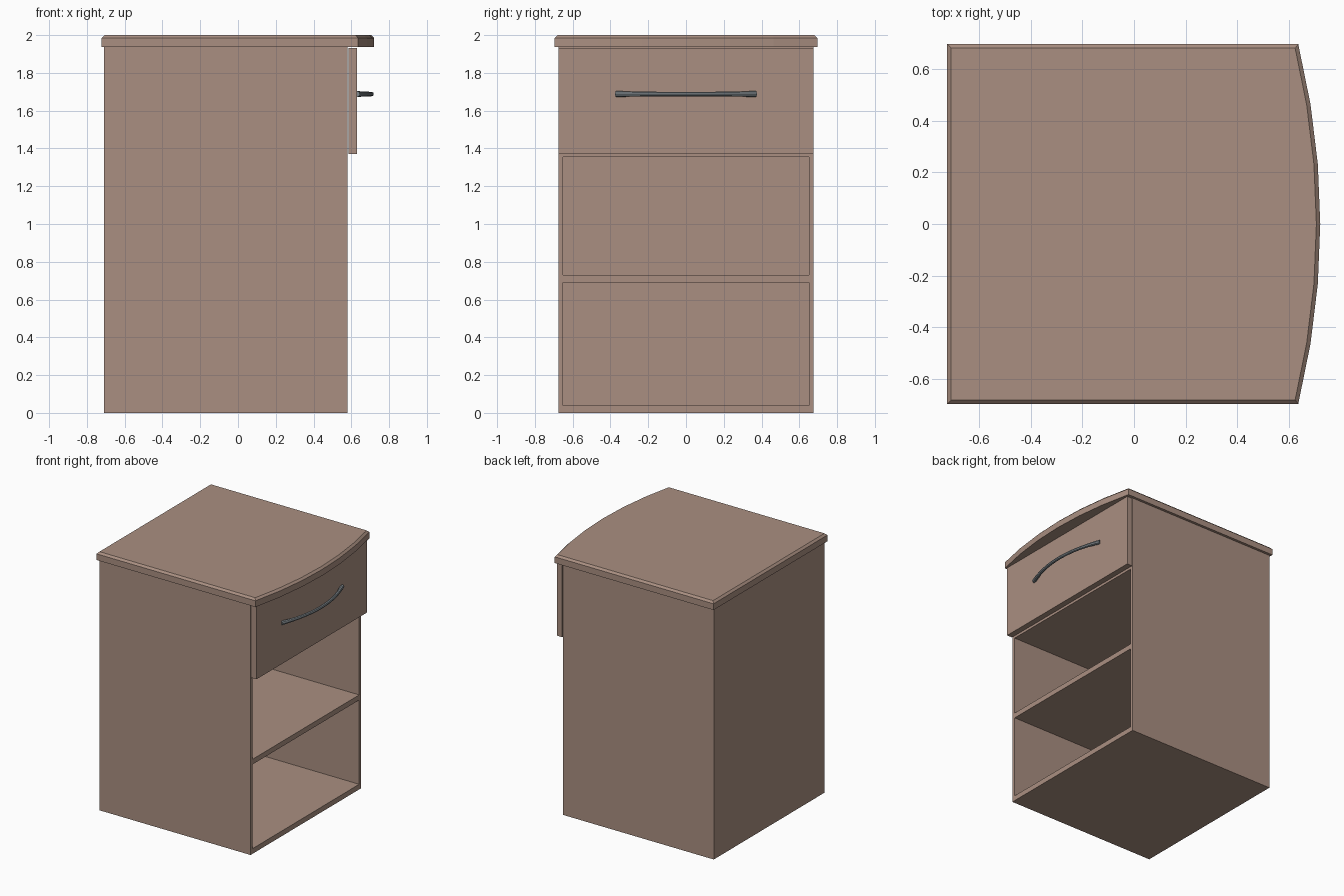
import bpy, bmesh
from mathutils import Matrix, Vector

if "Cube" in bpy.data.objects:
    bpy.data.objects.remove(bpy.data.objects["Cube"])


def material(name, rgb):
    m = bpy.data.materials.new(name)
    m.diffuse_color = (*rgb, 1)
    m.use_nodes = True
    m.node_tree.nodes["Principled BSDF"].inputs["Base Color"].default_value = m.diffuse_color
    return m


wood = material("wood", (0.40, 0.275, 0.22))
metal = material("metal", (0.22, 0.25, 0.27))


def add_object(name, bm, mat):
    bmesh.ops.recalc_face_normals(bm, faces=bm.faces)
    mesh = bpy.data.meshes.new(name)
    bm.to_mesh(mesh)
    bm.free()
    mesh.materials.append(mat)
    ob = bpy.data.objects.new(name, mesh)
    bpy.context.collection.objects.link(ob)
    return ob


def box_mesh(lo, hi):
    lo, hi = Vector(lo), Vector(hi)
    bm = bmesh.new()
    bmesh.ops.create_cube(bm, size=1, matrix=Matrix.Translation((lo + hi) / 2)
                          @ Matrix.Diagonal((*(hi - lo), 1)))
    return bm


# Carcass: a block with two open compartments pushed in from its +x side
FRONT, BACK = 0.58, -0.71
bm = box_mesh((BACK, -0.675, 0), (FRONT, 0.675, 1.94))
for z0, z1 in ((0.04, 0.69), (0.73, 1.355)):
    # the uncut face above the previous opening
    front = max((f for f in bm.faces if f.normal.x > 0.9),
                key=lambda f: f.calc_center_median().z)
    if z0 > 0.5 or z0 < 0.1:
        split = 0.71
        if z0 < 0.1:
            bmesh.ops.bisect_plane(bm, geom=bm.verts[:] + bm.edges[:] + [front],
                                   plane_co=(0, 0, split), plane_no=(0, 0, 1))
            bm.normal_update()
    faces = [f for f in bm.faces if f.normal.x > 0.9]
    pick = min if z0 < 0.1 else max
    face = pick(faces, key=lambda f: f.calc_center_median().z)
    bmesh.ops.inset_individual(bm, faces=[face], thickness=0.01)
    for v in face.verts:
        mid = (z0 + z1) / 2
        v.co.y = 0.65 if v.co.y > 0 else -0.65
        v.co.z = z1 if v.co.z > mid else z0
    hole = bmesh.ops.extrude_discrete_faces(bm, faces=[face])["faces"][0]
    for v in hole.verts:
        v.co.x = BACK + 0.03
    bm.normal_update()
bmesh.ops.dissolve_limit(bm, angle_limit=0.01, verts=bm.verts[:], edges=bm.edges[:])
add_object("cabinet_carcass", bm, wood)

# Drawer front
bm = box_mesh((0.585, -0.675, 1.37), (0.63, 0.675, 1.932))
add_object("drawer_front", bm, wood)

# Worktop: bowed front outline, with the upper rim chamfered
outline = [(-0.722, 0.695), (-0.722, -0.695)]
for i in range(-3, 4):
    t = i / 3
    outline.append((0.72 - 0.085 * t * t, 0.695 * t))
bm = bmesh.new()
base = bm.faces.new([bm.verts.new((x, y, 1.937)) for x, y in outline])
geom = bmesh.ops.extrude_face_region(bm, geom=[base])["geom"]
bmesh.ops.translate(bm, vec=(0, 0, 0.063),
                    verts=[g for g in geom if isinstance(g, bmesh.types.BMVert)])
bmesh.ops.recalc_face_normals(bm, faces=bm.faces)
rim = [e for e in bm.edges if all(v.co.z > 1.99 for v in e.verts)]
bmesh.ops.bevel(bm, geom=rim, offset=0.015, segments=1, affect='EDGES')
add_object("worktop", bm, wood)

# Handle: bowed bar, a little thicker at the ends
curve = bpy.data.curves.new("handle", 'CURVE')
curve.dimensions = '3D'
curve.bevel_depth = 0.012
curve.bevel_resolution = 2
curve.use_fill_caps = True
spline = curve.splines.new('POLY')
N = 16
spline.points.add(N)
for i, p in enumerate(spline.points):
    t = 2 * i / N - 1
    p.co = (0.63 + 0.077 * (1 - t * t), 0.37 * t, 1.688, 1)
    p.radius = 1 + 0.35 * t ** 4
curve.materials.append(metal)
handle = bpy.data.objects.new("drawer_handle", curve)
bpy.context.collection.objects.link(handle)
bpy.context.view_layer.objects.active = handle
handle.select_set(True)
bpy.ops.object.convert(target='MESH')
bpy.ops.object.shade_smooth_by_angle()
